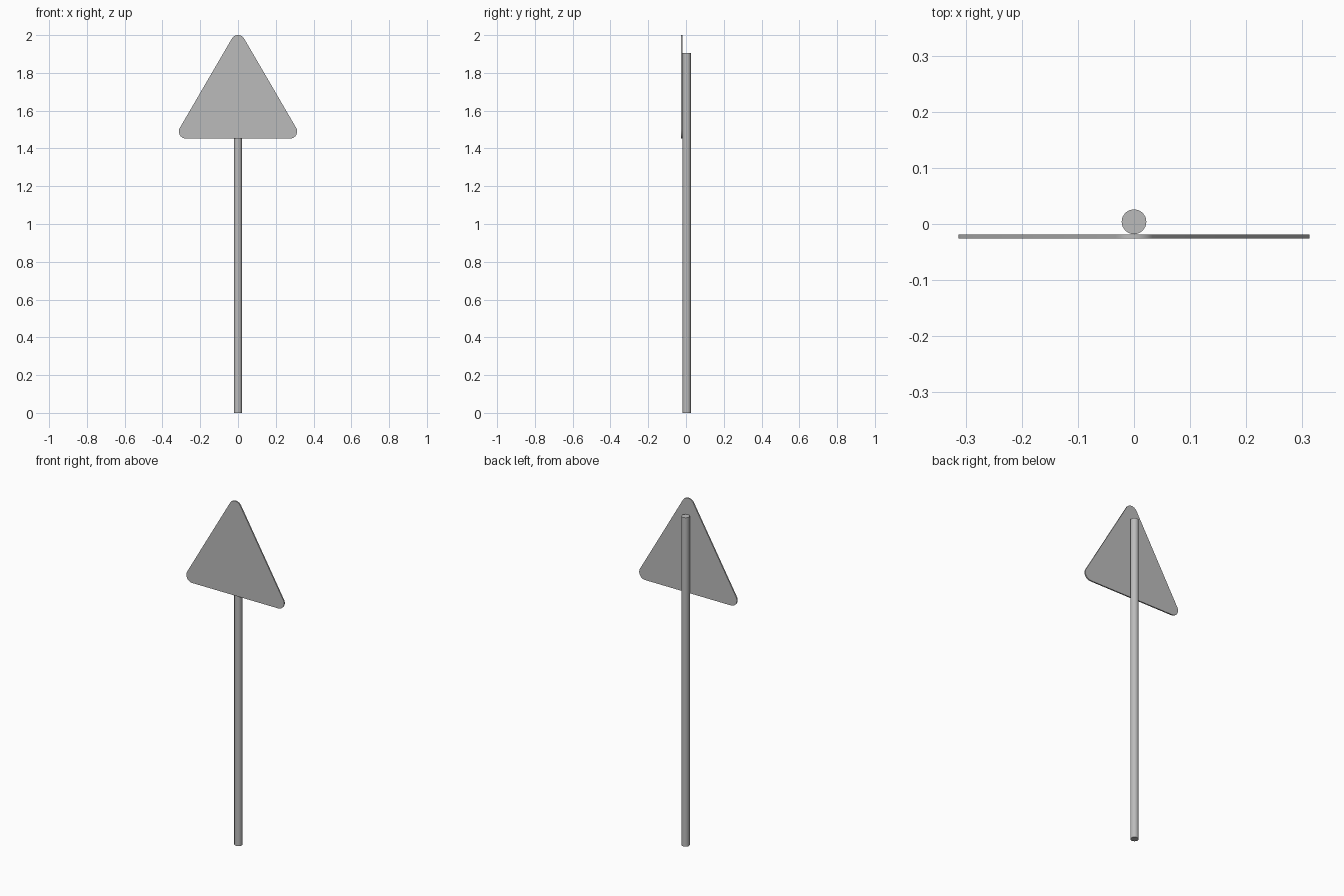
import bpy, bmesh, math
from mathutils import Vector

cube = bpy.data.objects.get("Cube")
if cube:
    bpy.data.objects.remove(cube, do_unlink=True)

# Single grey metal
metal = bpy.data.materials.new("grey_metal")
metal.use_nodes = True
GREY = (0.5, 0.5, 0.5, 1)
metal.diffuse_color = GREY
metal.node_tree.nodes["Principled BSDF"].inputs["Base Color"].default_value = GREY


def finish(obj, name):
    obj.name = obj.data.name = name
    obj.data.materials.append(metal)
    bpy.ops.object.select_all(action="DESELECT")
    obj.select_set(True)
    bpy.context.view_layer.objects.active = obj
    bpy.ops.object.shade_smooth_by_angle(angle=math.radians(35))


# Round post
POST_HEIGHT, POST_RADIUS, POST_Y = 1.905, 0.022, 0.004
bpy.ops.mesh.primitive_cylinder_add(vertices=32, radius=POST_RADIUS, depth=POST_HEIGHT,
                                    location=(0, POST_Y, POST_HEIGHT / 2))
finish(bpy.context.object, "post")

# Triangular sign plate: an arc around each corner centre, extruded backwards
FRONT, THICKNESS, RADIUS, STEPS = -0.026, 0.0075, 0.038, 10
corners = [(0.275, 1.49, -90), (0, 1.962, 30), (-0.275, 1.49, 150)]
bm = bmesh.new()
outline = []
for x, z, start in corners:
    for i in range(STEPS + 1):
        a = math.radians(start + 120 * i / STEPS)
        outline.append(bm.verts.new((x + RADIUS * math.cos(a), FRONT, z + RADIUS * math.sin(a))))
face = bm.faces.new(outline)
back = bmesh.ops.extrude_face_region(bm, geom=[face])["geom"]
bmesh.ops.translate(bm, vec=Vector((0, THICKNESS, 0)),
                    verts=[v for v in back if isinstance(v, bmesh.types.BMVert)])
bmesh.ops.recalc_face_normals(bm, faces=bm.faces)
mesh = bpy.data.meshes.new("sign_plate")
bm.to_mesh(mesh)
bm.free()
plate = bpy.data.objects.new("sign_plate", mesh)
bpy.context.collection.objects.link(plate)
finish(plate, "sign_plate")
